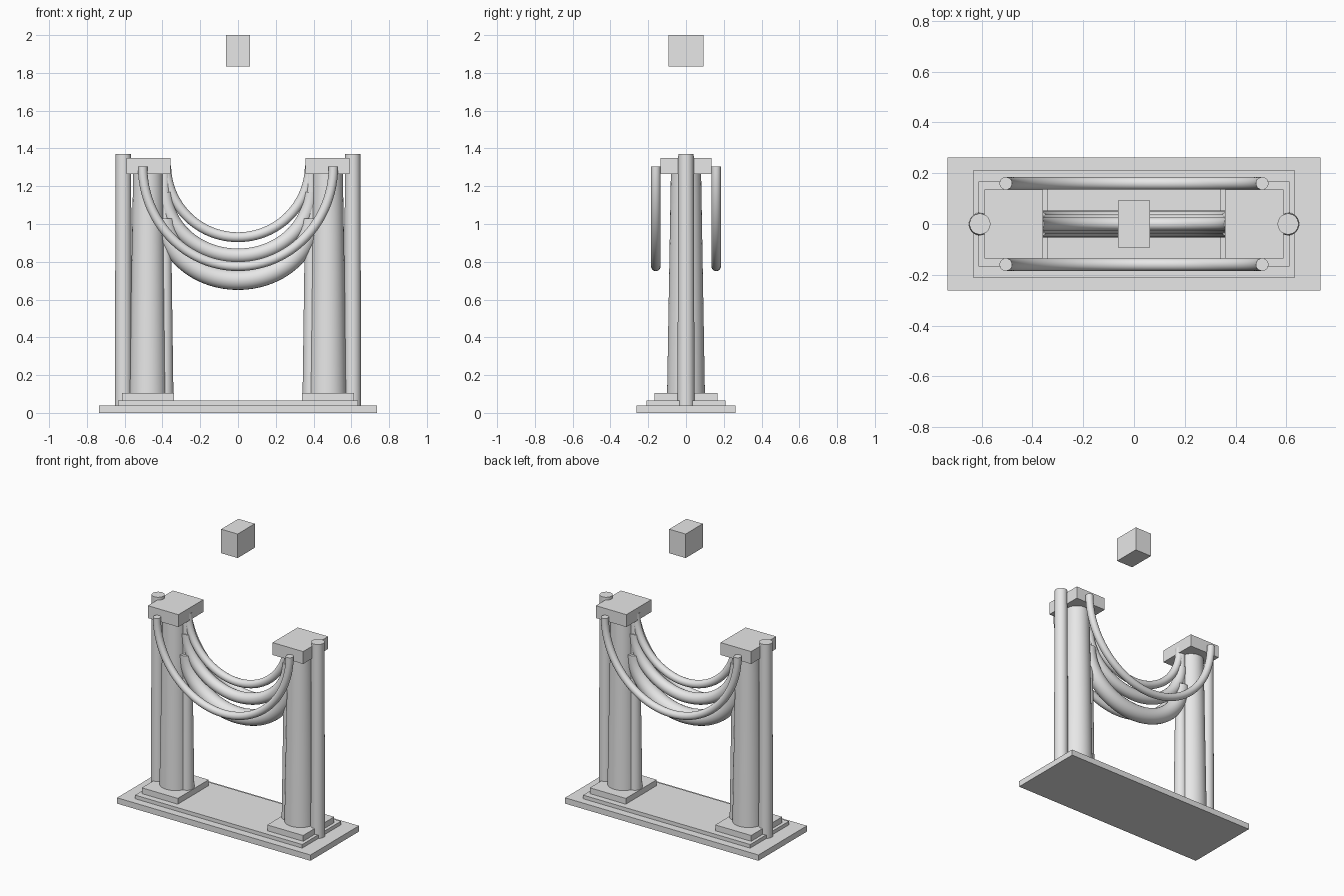
import bpy, math

if "Cube" in bpy.data.objects:
    bpy.data.objects.remove(bpy.data.objects["Cube"])

stone = bpy.data.materials.new("plain grey")
stone.diffuse_color = (0.8, 0.8, 0.8, 1)
stone.use_nodes = True
stone.node_tree.nodes["Principled BSDF"].inputs["Base Color"].default_value = stone.diffuse_color


def finish(ob, name, smooth=False):
    ob.name = name
    ob.data.materials.append(stone)
    if smooth:
        bpy.context.view_layer.objects.active = ob
        ob.select_set(True)
        bpy.ops.object.shade_smooth_by_angle(angle=math.radians(40))
    return ob


def box(name, x0, x1, half_y, z0, z1):
    bpy.ops.mesh.primitive_cube_add(size=1, location=((x0 + x1) / 2, 0, (z0 + z1) / 2))
    ob = bpy.context.object
    ob.scale = (x1 - x0, 2 * half_y, z1 - z0)
    bpy.ops.object.transform_apply(location=False, rotation=False, scale=True)
    return finish(ob, name)


def shaft(name, x, z0, z1, r0, r1):
    bpy.ops.mesh.primitive_cone_add(vertices=48, radius1=r0, radius2=r1, depth=z1 - z0,
                                    location=(x, 0, (z0 + z1) / 2))
    return finish(bpy.context.object, name, True)


def garland(name, y, half_width, z_end, z_low, radius, steps=48, sides=20):
    """Round tube swept along the lower half of an ellipse, with capped ends."""
    verts, faces = [], []
    drop = z_end - z_low
    for i in range(steps + 1):
        t = math.pi * i / steps
        cx, cz = -half_width * math.cos(t), z_end - drop * math.sin(t)
        # unit normal of the ellipse in the xz plane
        nx, nz = -drop * math.cos(t), -half_width * math.sin(t)
        length = math.hypot(nx, nz)
        for j in range(sides):
            a = 2 * math.pi * j / sides
            k = radius * math.cos(a) / length
            verts.append((cx + nx * k, y + radius * math.sin(a), cz + nz * k))
    for i in range(steps):
        for j in range(sides):
            a, b = i * sides + j, i * sides + (j + 1) % sides
            faces.append((a, b, b + sides, a + sides))
    faces.append(tuple(reversed(range(sides))))
    faces.append(tuple(range(steps * sides, (steps + 1) * sides)))
    me = bpy.data.meshes.new(name)
    me.from_pydata(verts, [], faces)
    ob = bpy.data.objects.new(name, me)
    bpy.context.collection.objects.link(ob)
    bpy.ops.object.select_all(action='DESELECT')
    return finish(ob, name, True)


# Stepped base
box("base_slab", -0.735, 0.735, 0.263, 0, 0.04)
box("base_step", -0.635, 0.635, 0.21, 0.04, 0.065)

# Two matching column groups
for side, s in (("left", -1), ("right", 1)):
    inner, outer = sorted((s * 0.34, s * 0.613))
    box(side + "_plinth", inner, outer, 0.168, 0.065, 0.105)
    shaft(side + "_column", s * 0.475, 0.105, 1.27, 0.1, 0.08)
    shaft(side + "_outer_pole", s * 0.607, 0.04, 1.37, 0.045, 0.041)
    shaft(side + "_inner_pole", s * 0.388, 0.105, 1.27, 0.046, 0.03)
    inner, outer = sorted((s * 0.358, s * 0.59))
    box(side + "_capital", inner, outer, 0.136, 1.265, 1.35)

# Hanging garlands: two outside, three between the columns
garland("front_garland", -0.16, 0.505, 1.305, 0.776, 0.025)
garland("back_garland", 0.16, 0.505, 1.305, 0.776, 0.025)
garland("upper_garland", 0, 0.38, 1.31, 0.93, 0.026)
garland("middle_garland", 0, 0.385, 1.17, 0.832, 0.038)
garland("lower_garland", 0, 0.385, 1.03, 0.704, 0.053)

# Floating block above the middle
box("floating_block", -0.0625, 0.0625, 0.093, 1.835, 2.0)
